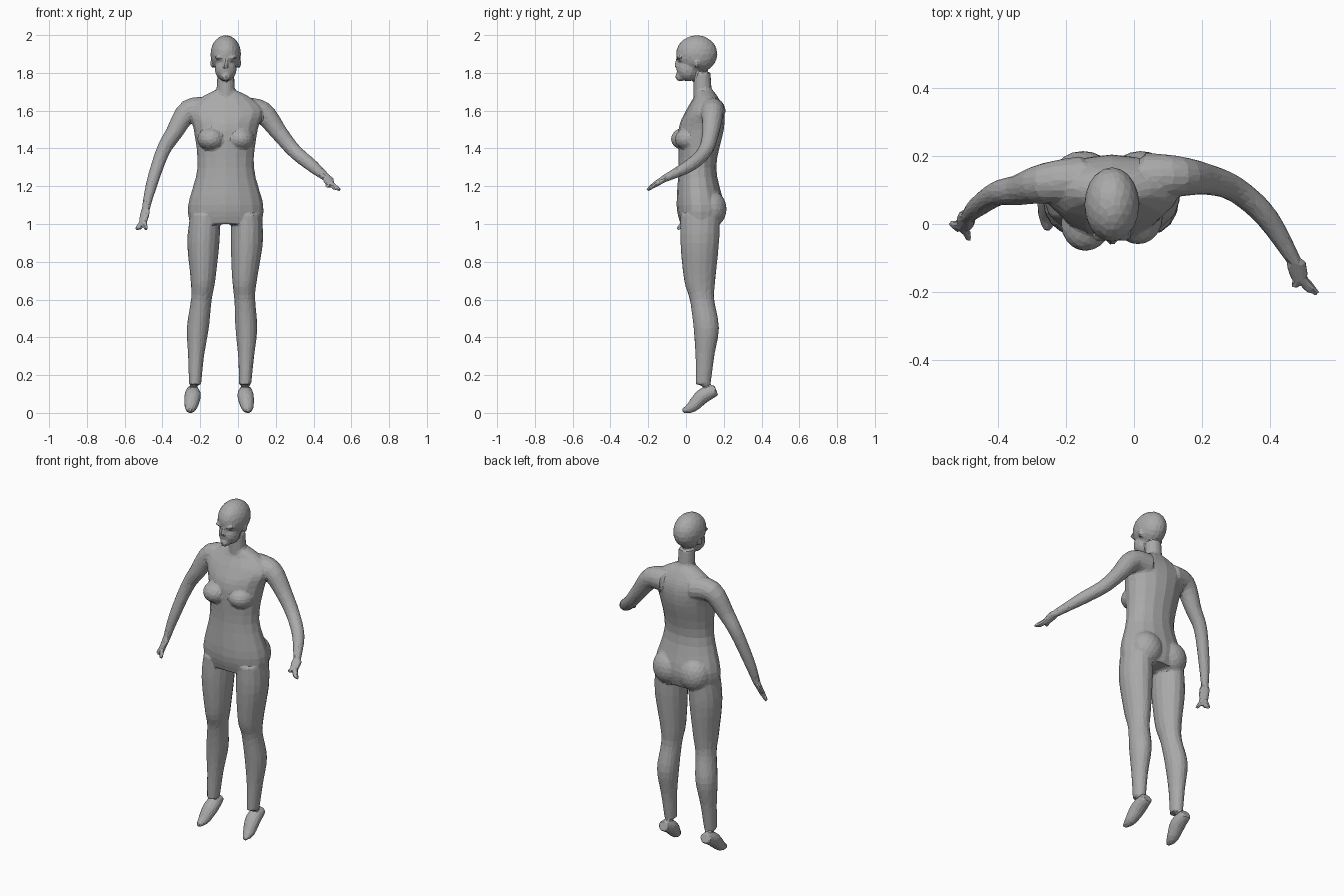
import bpy
import bmesh
import math
from mathutils import Vector, Matrix

if "Cube" in bpy.data.objects:
    bpy.data.objects.remove(bpy.data.objects["Cube"])

SIDES = 16
STEPS = 4
MIDDLE = -.065        # the figure's own middle line
FORWARD = Vector((0, -1, 0))
ACROSS = Vector((1, 0, 0))
bm = bmesh.new()


def smooth_rows(rows):
    """Fill in rows of numbers along a smooth curve through the given ones."""
    rows = [Vector(row) for row in rows]
    padded = [rows[0]] + rows + [rows[-1]]
    filled = []
    for before, start, end, after in zip(padded, padded[1:], padded[2:], padded[3:]):
        for step in range(STEPS):
            t = step / STEPS
            leave, arrive = (end - before) / 2, (after - start) / 2
            blend = t * t * (3 - 2 * t)
            filled.append(start.lerp(end, blend)
                          + leave * t * (1 - t) ** 2 - arrive * t * t * (1 - t))
    return filled + [rows[-1]]


def loft(rings):
    """Closed skin through rings, each a centre and two half axes."""
    loops = []
    for centre, u, v in rings:
        angles = [math.tau * i / SIDES for i in range(SIDES)]
        loops.append([bm.verts.new(centre + u * math.cos(a) + v * math.sin(a))
                      for a in angles])
    for low, high in zip(loops, loops[1:]):
        for i in range(SIDES):
            bm.faces.new((low[i - 1], low[i], high[i], high[i - 1]))
    bm.faces.new(loops[0][::-1])
    bm.faces.new(loops[-1])


def stack(rows, side=1, centre_at=lambda z: MIDDLE):
    """Level oval rings from rows of height, front, back, inner and outer edge."""
    rings = []
    for z, front, back, inner, outer in smooth_rows(rows):
        x = centre_at(z) + side * (inner + outer) / 2
        rings.append((Vector((x, (front + back) / 2, z)),
                      ACROSS * (outer - inner) / 2, FORWARD * (back - front) / 2))
    loft(rings)


def tube(points, wide_axis=FORWARD, widen=1):
    """Limb through x, y, z, radius, widened along one axis."""
    rows = smooth_rows(points)
    places = [row.to_3d() for row in rows]
    rings = []
    for i, row in enumerate(rows):
        along = (places[min(i + 1, len(rows) - 1)] - places[max(i - 1, 0)]).normalized()
        u = (wide_axis - along * wide_axis.dot(along)).normalized()
        rings.append((places[i], u * row[3] * widen, along.cross(u) * row[3]))
    loft(rings)


def ball(centre, radii):
    matrix = Matrix.Translation(centre) @ Matrix.Diagonal((*radii, 1))
    bmesh.ops.create_icosphere(bm, subdivisions=3, radius=1, matrix=matrix)


def arm(points, reach, spread):
    """Arm, flat palm, two fingers and a thumb spread away from the fingertips."""
    tube(points)
    reach, spread = Vector(reach), Vector(spread)
    wrist = Vector(points[-1][:3])
    palm = wrist + reach / 2 + spread / 2
    tube([(*wrist, .018), (*palm, .016)], spread, 1.7)
    for share in (0, .6, 1.8):
        tip = wrist + reach + spread * share
        tube([(*palm, .016), (*tip, .01)])


def leg_centre(z):
    """The stance drifts a little to the right towards the floor."""
    return .035 * z - .1


# Torso from hips to collar
torso = [(1, -.03, .18, .19), (1.1, -.05, .2, .2), (1.3, -.04, .16, .15),
         (1.5, -.04, .2, .17), (1.6, 0, .2, .2), (1.67, .04, .17, .13),
         (1.71, .05, .14, .05)]
stack([(z, front, back, -half, half) for z, front, back, half in torso])

# Neck, skull, jaw, chin and nose
tube([(MIDDLE, .09, 1.65, .05), (MIDDLE, .085, 1.8, .045)])
ball((MIDDLE, .057, 1.9), (.081, .11, .1))
ball((MIDDLE, .01, 1.82), (.058, .06, .065))
ball((MIDDLE, -.03, 1.78), (.025, .027, .025))
tube([(MIDDLE, -.04, 1.88, .01), (MIDDLE, -.053, 1.83, .013)])

# Paired parts
leg = [(1.05, -.03, .18, .03, .19), (.9, -.03, .175, .03, .2),
       (.7, -.01, .155, .045, .175), (.6, .02, .15, .06, .17),
       (.45, .04, .175, .07, .187), (.3, .05, .15, .09, .175),
       (.15, .05, .13, .1, .165)]
foot = [(.14, .16, .12, .03), (.14, .09, .09, .04), (.15, .03, .03, .03),
        (.155, -.02, .01, .01)]
for side in (-1, 1):
    # Brow, ear, bust and seat
    ball((MIDDLE + side * .03, -.035, 1.88), (.03, .016, .01))
    ball((MIDDLE + side * .072, .06, 1.85), (.01, .015, .026))
    ball((MIDDLE + side * .077, .01 + side * .01, 1.45), (.073, .08, .062))
    ball((MIDDLE + side * .085, .13, 1.08), (.095, .085, .1))
    # Leg, and foot on tiptoe
    stack(leg, side, leg_centre)
    tube([(leg_centre(0) + side * x, y, z, r) for x, y, z, r in foot], ACROSS, 1.1)

# Right arm hanging
arm([(-.15, .13, 1.6, .07), (-.26, .12, 1.6, .06), (-.34, .1, 1.48, .045),
     (-.4, .09, 1.38, .037), (-.46, .05, 1.2, .03), (-.49, .02, 1.07, .02)],
    reach=(-.05, -.02, -.1), spread=(.03, -.025, 0))

# Left arm reaching out and forward
arm([(.03, .14, 1.6, .07), (.13, .14, 1.59, .06), (.22, .13, 1.48, .045),
     (.3, .1, 1.385, .038), (.39, .02, 1.31, .034), (.475, -.115, 1.24, .02)],
    reach=(.065, -.09, -.06), spread=(-.04, .01, .01))

bmesh.ops.recalc_face_normals(bm, faces=bm.faces)
mesh = bpy.data.meshes.new("body")
bm.to_mesh(mesh)
bm.free()
body = bpy.data.objects.new("body", mesh)
bpy.context.collection.objects.link(body)

# One grey material
grey = bpy.data.materials.new("plain grey")
grey.use_nodes = True
colour = (.4, .4, .4, 1)
grey.diffuse_color = colour
grey.node_tree.nodes["Principled BSDF"].inputs["Base Color"].default_value = colour
mesh.materials.append(grey)

# Fuse the parts into one skin, soften the joins, cut down to flat facets
fuse = body.modifiers.new("fuse", "REMESH")
fuse.mode = "VOXEL"
fuse.voxel_size = .008
soften = body.modifiers.new("soften", "SMOOTH")
soften.iterations = 3
facets = body.modifiers.new("facets", "DECIMATE")
facets.ratio = .07
